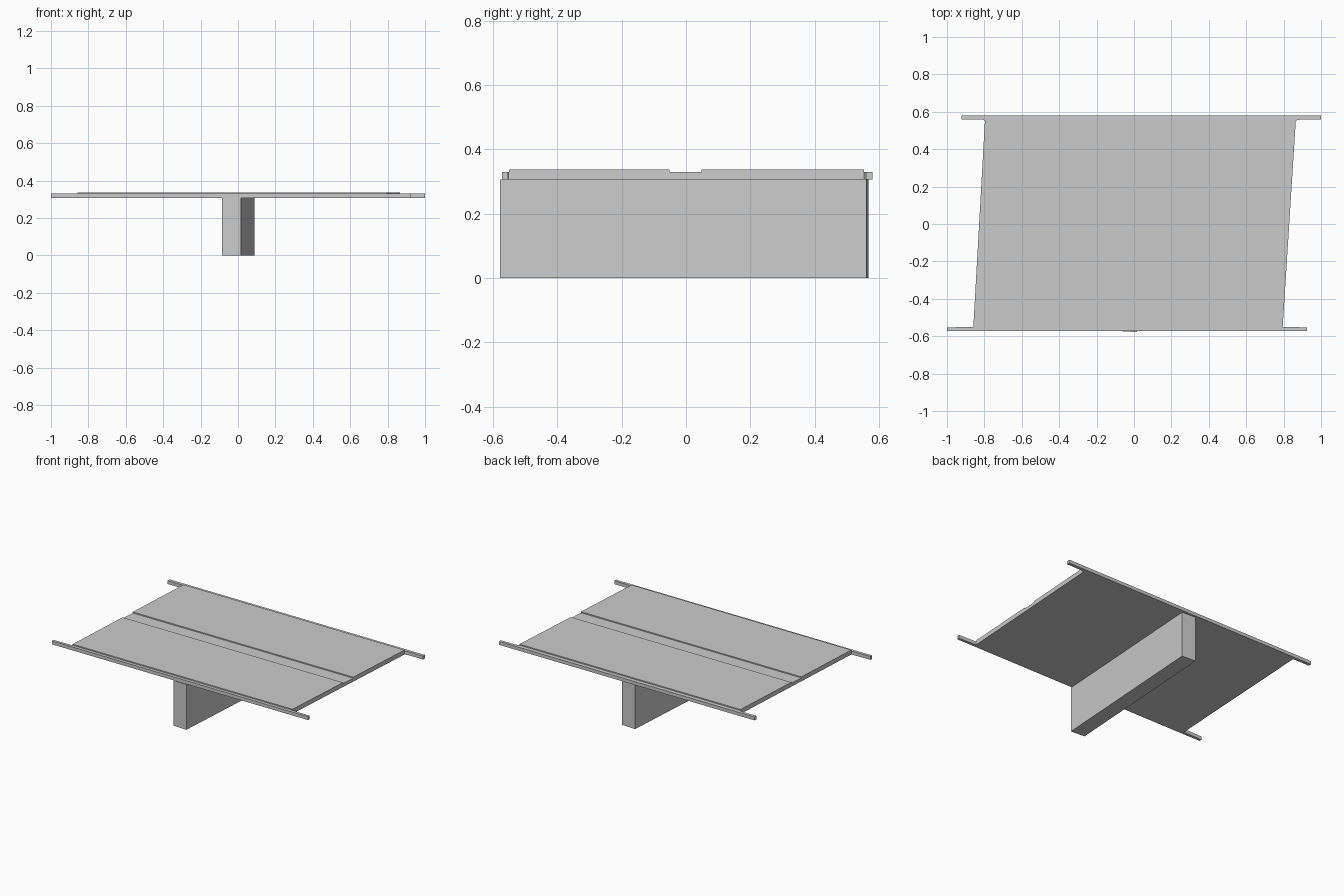
import bpy, bmesh

if "Cube" in bpy.data.objects:
    bpy.data.objects.remove(bpy.data.objects["Cube"])

Z_BOTTOM, Z_BASE, Z_TOP = 0.307, 0.330, 0.3375   # underside, rail top, lane top


def prism(name, outline, z0, z1):
    """Extrude a flat counter-clockwise outline from z0 up to z1."""
    bm = bmesh.new()
    face = bm.faces.new([bm.verts.new((x, y, z0)) for x, y in outline])
    moved = bmesh.ops.extrude_face_region(bm, geom=[face])["geom"]
    verts = [v for v in moved if isinstance(v, bmesh.types.BMVert)]
    bmesh.ops.translate(bm, verts=verts, vec=(0, 0, z1 - z0))
    bmesh.ops.recalc_face_normals(bm, faces=bm.faces)
    mesh = bpy.data.meshes.new(name)
    bm.to_mesh(mesh)
    bm.free()
    obj = bpy.data.objects.new(name, mesh)
    bpy.context.collection.objects.link(obj)
    return obj


Y_FRONT, Y_BACK = -0.55, 0.553


def left_edge(y):
    return -0.859 + 0.062 * (y - Y_FRONT) / (Y_BACK - Y_FRONT)


def right_edge(y):
    return 0.795 + 0.070 * (y - Y_FRONT) / (Y_BACK - Y_FRONT)


# Skewed base slab with the long edge beams running past both ends
prism("deck_base", [
    (-1.0, -0.571), (0.926, -0.571), (0.926, -0.553), (right_edge(Y_FRONT), Y_FRONT),
    (right_edge(Y_BACK), Y_BACK), (0.89, 0.559), (1.0, 0.559), (1.0, 0.580),
    (-0.921, 0.580), (-0.921, 0.559), (-0.81, 0.559), (left_edge(Y_BACK), Y_BACK),
    (left_edge(Y_FRONT), Y_FRONT), (-1.0, -0.553)], Z_BOTTOM, Z_BASE)

# Two raised carriageways either side of the sunken median
for name, y0, y1 in (("front_lane", Y_FRONT, -0.052), ("back_lane", 0.048, Y_BACK)):
    prism(name, [(left_edge(y0), y0), (right_edge(y0), y0),
                 (right_edge(y1), y1), (left_edge(y1), y1)], Z_BASE, Z_TOP)

# Supporting wall pier, turned to follow the skew of the deck
prism("pier", [(-0.086, -0.572), (0.016, -0.578), (0.088, 0.561), (-0.014, 0.567)],
      0.0, Z_BOTTOM)
